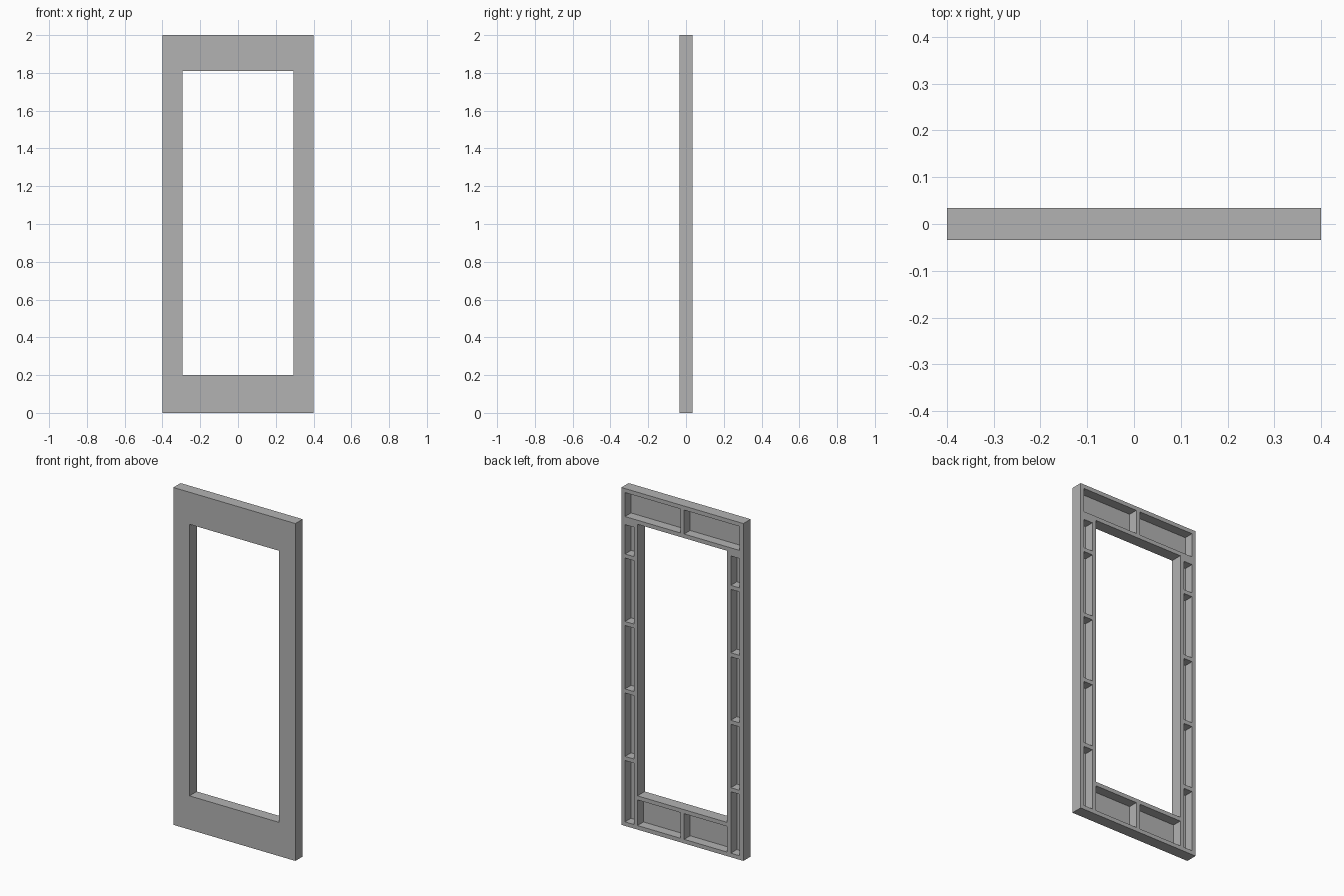
import bpy
import bmesh

if "Cube" in bpy.data.objects:
    bpy.data.objects.remove(bpy.data.objects["Cube"])

# Overall sizes
HALF_W, HEIGHT = 0.4, 2.0
FRONT, BACK = -0.034, 0.034
SHEET = 0.012                      # front sheet thickness
T = 0.024                          # timber thickness
OPEN_X, OPEN_LOW, OPEN_TOP = 0.294, 0.2, 1.81
RIB_Y = FRONT + SHEET

grey = bpy.data.materials.new("plain grey")
grey.use_nodes = True
grey.diffuse_color = (0.45, 0.45, 0.45, 1)
grey.node_tree.nodes["Principled BSDF"].inputs["Base Color"].default_value = (0.45, 0.45, 0.45, 1)


def add_object(name, bm):
    bmesh.ops.recalc_face_normals(bm, faces=bm.faces)
    mesh = bpy.data.meshes.new(name)
    bm.to_mesh(mesh)
    bm.free()
    mesh.materials.append(grey)
    obj = bpy.data.objects.new(name, mesh)
    bpy.context.collection.objects.link(obj)
    return obj


def timber(name, x0, x1, z0, z1):
    """Box running from the sheet to the back plane."""
    bm = bmesh.new()
    bmesh.ops.create_cube(bm, size=1)
    for v in bm.verts:
        v.co.x = x1 if v.co.x > 0 else x0
        v.co.y = BACK if v.co.y > 0 else RIB_Y
        v.co.z = z1 if v.co.z > 0 else z0
    return add_object(name, bm)


# Front sheet with the rectangular opening
def rectangle(bm, half, low, top):
    corners = ((-half, low), (half, low), (half, top), (-half, top))
    return [bm.verts.new((x, FRONT, z)) for x, z in corners]


bm = bmesh.new()
outer = rectangle(bm, HALF_W, 0, HEIGHT)
inner = rectangle(bm, OPEN_X, OPEN_LOW, OPEN_TOP)
for i in range(4):
    j = (i + 1) % 4
    bm.faces.new((outer[i], outer[j], inner[j], inner[i]))
grown = bmesh.ops.extrude_face_region(bm, geom=bm.faces[:], use_keep_orig=True)["geom"]
for v in grown:
    if isinstance(v, bmesh.types.BMVert):
        v.co.y = RIB_Y
add_object("front_sheet", bm)

# Full-width rails
IN = HALF_W - T
timber("bottom_rail", -IN, IN, 0, T)
timber("top_rail", -IN, IN, HEIGHT - T, HEIGHT)
timber("lintel", -IN, IN, OPEN_TOP, OPEN_TOP + T)
timber("sill", -OPEN_X, OPEN_X, OPEN_LOW - T, OPEN_LOW)

# Short centre studs above and below the opening
timber("upper_centre_stud", -T / 2, T / 2, OPEN_TOP + T, HEIGHT - T)
timber("lower_centre_stud", -T / 2, T / 2, T, OPEN_LOW - T)

# Studs and blocking on both sides
for side, s in (("left", 1), ("right", -1)):
    def side_timber(name, a, b, z0, z1):
        timber(f"{side}_{name}", min(s * a, s * b), max(s * a, s * b), z0, z1)

    side_timber("outer_stud", IN, HALF_W, 0, HEIGHT)
    side_timber("inner_stud", OPEN_X, OPEN_X + T, T, OPEN_TOP)
    side_timber("head_block", OPEN_X + T, IN, OPEN_TOP - T, OPEN_TOP)
    for n in range(1, 5):
        z = 0.4 * n
        side_timber(f"block_{n}", OPEN_X + T, IN, z - T / 2, z + T / 2)
